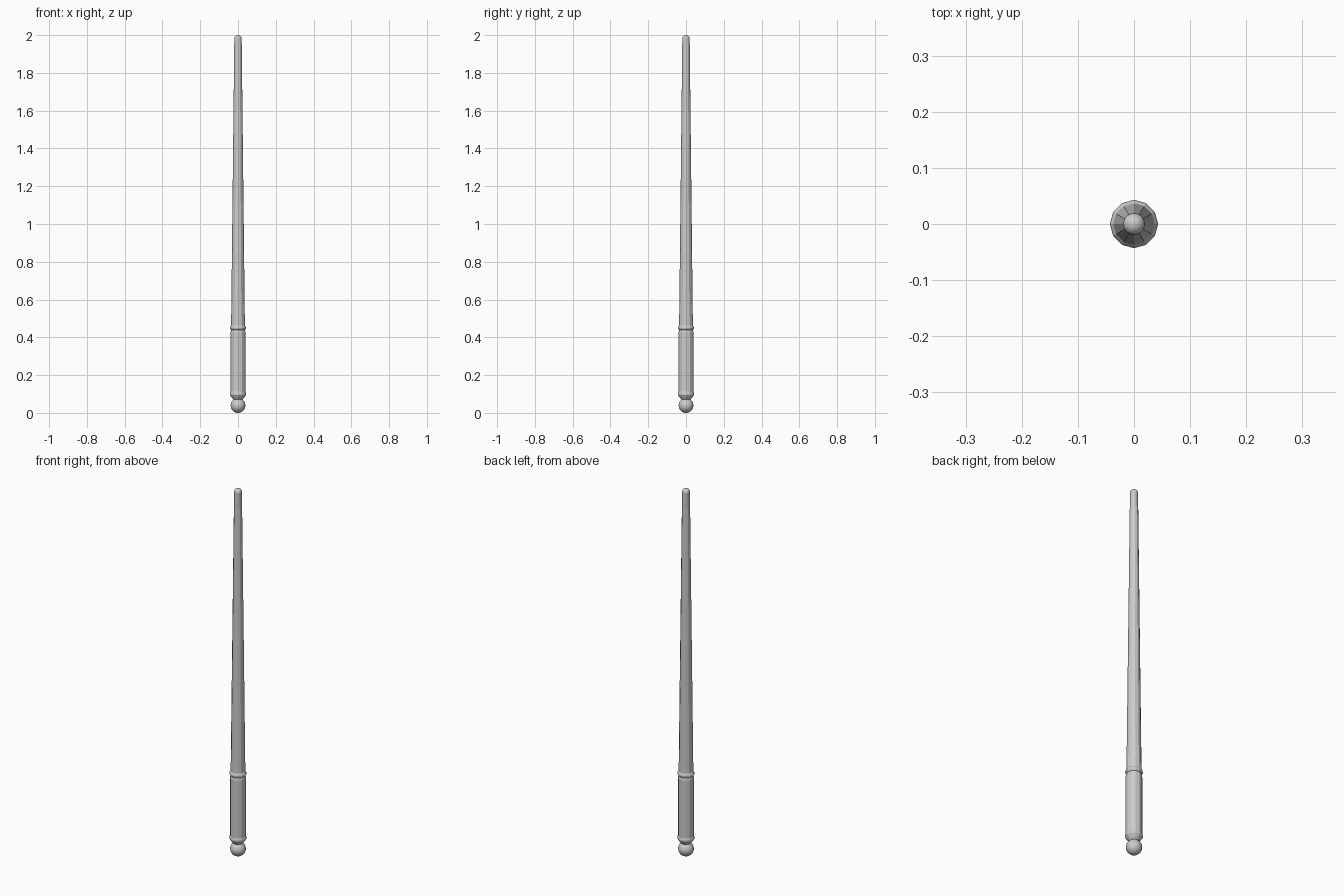
import bpy, math

if "Cube" in bpy.data.objects:
    bpy.data.objects.remove(bpy.data.objects["Cube"])


def lathe(name, profile, sides=12):
    """Spin (radius, z) points around the z axis, capping both ends."""
    verts = [(r * math.cos(2 * math.pi * i / sides), r * math.sin(2 * math.pi * i / sides), z)
             for r, z in profile for i in range(sides)]
    faces = [(k * sides + i, k * sides + (i + 1) % sides,
              (k + 1) * sides + (i + 1) % sides, (k + 1) * sides + i)
             for k in range(len(profile) - 1) for i in range(sides)]
    top = (len(profile) - 1) * sides
    faces.append(tuple(reversed(range(sides))))
    faces.append(tuple(range(top, top + sides)))
    mesh = bpy.data.meshes.new(name)
    mesh.from_pydata(verts, [], faces)
    obj = bpy.data.objects.new(name, mesh)
    bpy.context.collection.objects.link(obj)
    return obj


def ball(name, radius, z, segments, rings):
    bpy.ops.mesh.primitive_uv_sphere_add(segments=segments, ring_count=rings,
                                         radius=radius, location=(0, 0, z))
    obj = bpy.context.object
    obj.name = name
    bpy.ops.object.shade_smooth()
    return obj


# Ball pommel at the foot
ball("pommel", 0.039, 0.039, 24, 16)

# Handle with flared lower collar
lathe("handle", [(0.024, 0.070), (0.034, 0.082), (0.043, 0.095), (0.043, 0.103),
                 (0.040, 0.112), (0.040, 0.425), (0.036, 0.442)])

# Ring between handle and shaft
lathe("collar_ring", [(0.034, 0.436), (0.041, 0.443), (0.043, 0.450),
                      (0.041, 0.457), (0.036, 0.464)])

# Tapered shaft
lathe("shaft", [(0.037, 0.455), (0.036, 0.50), (0.0195, 1.981)])

# Rounded tip
ball("tip", 0.0195, 1.9805, 16, 12)
